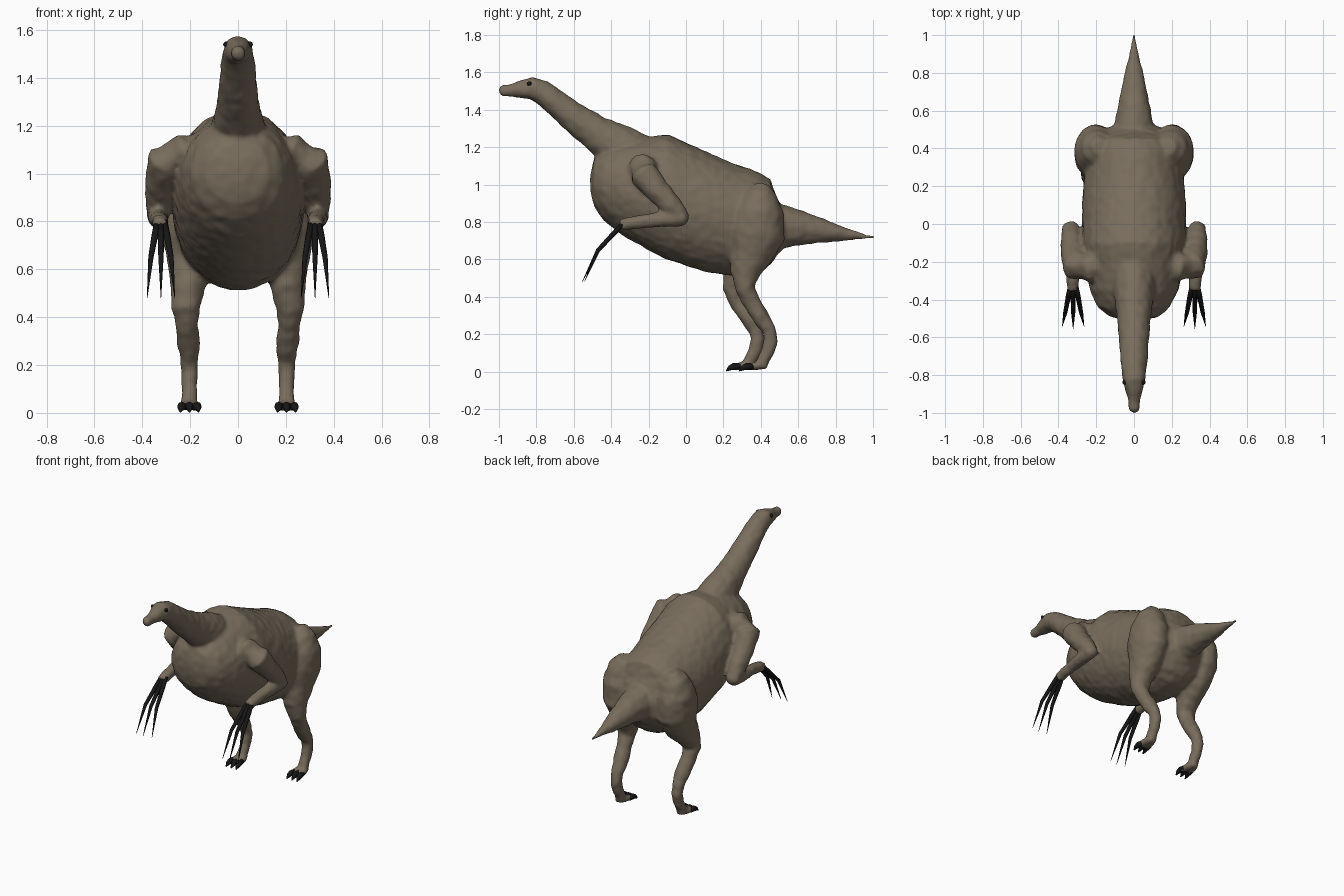
import bpy, bmesh, math
from mathutils import Vector, noise

cube = bpy.data.objects.get("Cube")
if cube:
    bpy.data.objects.remove(cube, do_unlink=True)


def material(name, rgb):
    mat = bpy.data.materials.new(name)
    mat.use_nodes = True
    color = (*rgb, 1)
    mat.diffuse_color = color
    bsdf = mat.node_tree.nodes["Principled BSDF"]
    bsdf.inputs["Base Color"].default_value = color
    bsdf.inputs["Roughness"].default_value = 0.9
    return mat


skin = material("brown skin", (0.19, 0.152, 0.108))
black = material("black claw", (0.008, 0.008, 0.008))


def tube(bm, rings, axis=None, sides=24):
    """Loft closed oval rings (x, y, z, side radius, other radius)."""
    pts = [Vector(r[:3]) for r in rings]
    loops = []
    for i, r in enumerate(rings):
        t = axis or pts[min(i + 1, len(pts) - 1)] - pts[max(i - 1, 0)]
        t = t.normalized()
        side = (Vector((1, 0, 0)) - t * t.x).normalized()
        up = t.cross(side)
        loop = []
        for k in range(sides):
            a = math.tau * k / sides
            loop.append(bm.verts.new(pts[i] + side * r[3] * math.cos(a) + up * r[-1] * math.sin(a)))
        loops.append(loop)
    for a, b in zip(loops, loops[1:]):
        for k in range(sides):
            n = (k + 1) % sides
            bm.faces.new((a[k], a[n], b[n], b[k]))
    bm.faces.new(loops[0][::-1])
    bm.faces.new(loops[-1])


def ball(bm, x, y, z, r):
    made = bmesh.ops.create_icosphere(bm, subdivisions=3, radius=r)
    bmesh.ops.translate(bm, verts=made["verts"], vec=(x, y, z))


def finish(bm, name, mat):
    bmesh.ops.recalc_face_normals(bm, faces=bm.faces)
    mesh = bpy.data.meshes.new(name)
    bm.to_mesh(mesh)
    bm.free()
    mesh.materials.append(mat)
    mesh.shade_smooth()
    ob = bpy.data.objects.new(name, mesh)
    bpy.context.collection.objects.link(ob)
    return ob


def mirrored(rings, s):
    return [(s * r[0], *r[1:]) for r in rings]


# Torso: y, belly height, back height, half width
body = bmesh.new()
torso = [(-.51, .96, 1.06, .05), (-.49, .88, 1.14, .13), (-.44, .81, 1.19, .19),
         (-.35, .735, 1.23, .235), (-.2, .65, 1.255, .265), (-.1, .6, 1.27, .275),
         (.1, .535, 1.18, .275), (.25, .51, 1.115, .265), (.38, .53, 1.07, .25),
         (.45, .57, 1.03, .225), (.485, .62, .93, .18), (.54, .68, .83, .08)]
tube(body, [(0, y, (lo + hi) / 2, w, (hi - lo) / 2) for y, lo, hi, w in torso],
     Vector((0, 1, 0)), 40)

# Tail
tube(body, [(0, .4, .78, .14, .14), (0, .52, .775, .105, .115), (0, .62, .768, .085, .092),
            (0, .75, .75, .06, .06), (0, .88, .73, .03, .028), (0, .96, .722, .013, .013),
            (0, 1.01, .72, .008, .008)])

# Neck, head and beak
tube(body, [(0, -.2, 1.1, .13, .14), (0, -.36, 1.2, .11, .125), (0, -.48, 1.275, .09, .095),
            (0, -.6, 1.36, .08, .08), (0, -.7, 1.44, .073, .068), (0, -.77, 1.495, .066, .065),
            (0, -.83, 1.517, .06, .06), (0, -.88, 1.51, .048, .05), (0, -.92, 1.505, .034, .036),
            (0, -.97, 1.503, .026, .026)])
ball(body, 0, -.97, 1.503, .032)

claw_sets = {"hand": bmesh.new(), "foot": bmesh.new()}
for s in (-1, 1):
    # Upper arm, forearm and hand
    tube(body, mirrored([(.14, -.2, 1.08, .09), (.24, -.235, 1.085, .08), (.305, -.225, 1.055, .078),
                         (.322, -.15, .965, .066), (.332, -.07, .88, .056), (.335, -.03, .83, .045)], s))
    ball(body, s * .335, -.03, .825, .047)
    tube(body, mirrored([(.335, -.02, .82, .042), (.335, -.12, .815, .042), (.328, -.22, .805, .036),
                         (.323, -.3, .795, .034), (.322, -.35, .78, .033)], s))
    # Long finger claws
    for k in (-1, 0, 1):
        tube(claw_sets["hand"], mirrored(
            [(.322 + .016 * k, -.33, .8, .012), (.322 + .025 * k, -.38, .745, .014),
             (.322 + .042 * k, -.47, .65, .011), (.322 + .058 * k, -.555 + .012 * abs(k), .48, .001)],
            s), sides=8)

    # Thigh, then the lower leg with a small stride
    d = 0 if s > 0 else -.07
    tube(body, mirrored([(.18, .41, 1.0, .04, .04), (.19, .4, .95, .085, .085), (.2, .39, .85, .115, .135),
                         (.2, .375, .73, .115, .155), (.2, .345, .62, .095, .115),
                         (.21, .315 + d * .6, .52, .072, .078), (.218, .318 + d, .44, .06, .052),
                         (.215, .35 + d, .37, .046, .047), (.207, .395 + d, .3, .05, .046),
                         (.203, .445 + d, .22, .037, .038), (.203, .455 + d, .17, .035, .038),
                         (.203, .435 + d, .1, .032, .036), (.203, .405 + d, .05, .034, .032),
                         (.203, .385 + d, .032, .03, .024)], s))
    # Toes with short claws
    for k in (-1, 0, 1):
        tube(body, mirrored([(.203, .43 + d, .035, .024), (.203 + .02 * k, .385 + d, .032, .022),
                             (.203 + .03 * k, .33 + d, .026, .018)], s), sides=12)
        tube(claw_sets["foot"], mirrored(
            [(.203 + .028 * k, .36 + d, .028, .017), (.203 + .032 * k, .325 + d, .028, .019),
             (.203 + .036 * k, .305 + d, .02, .014), (.203 + .038 * k, .285 + d, .004, .003)],
            s), sides=8)

# Blend the overlapping forms into one skin
ob = finish(body, "body", skin)
remesh = ob.modifiers.new("blend", 'REMESH')
remesh.mode = 'VOXEL'
remesh.voxel_size = .011
remesh.use_smooth_shade = True
relax = ob.modifiers.new("relax", 'SMOOTH')
relax.factor = .5
relax.iterations = 5
graph = bpy.context.evaluated_depsgraph_get()
blended = bpy.data.meshes.new_from_object(ob.evaluated_get(graph))
ob.modifiers.clear()
ob.data = blended

# Gentle lumps in the hide
normals = [v.normal.copy() for v in blended.vertices]
for v, n in zip(blended.vertices, normals):
    v.co += n * .004 * noise.noise(v.co * 22)
blended.shade_smooth()

for limb, bm in claw_sets.items():
    finish(bm, limb + "_claws", black)

# Eyes
eyes = bmesh.new()
for s in (-1, 1):
    ball(eyes, s * .05, -.838, 1.54, .012)
finish(eyes, "eyes", black)
